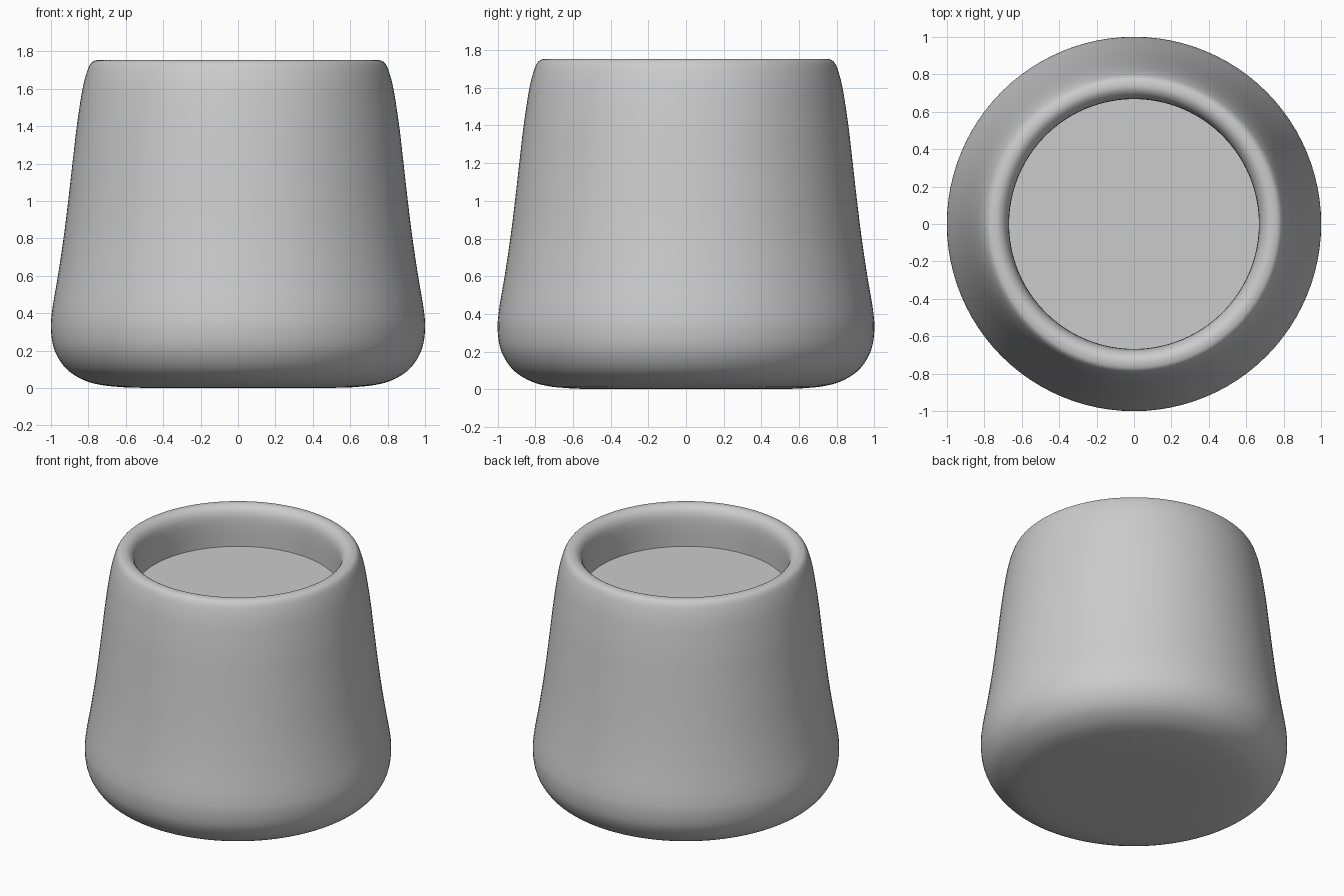
import bpy, bmesh, math
from mathutils import Vector

if "Cube" in bpy.data.objects:
    bpy.data.objects.remove(bpy.data.objects["Cube"])


def smooth_curve(points, steps=6):
    """Catmull-Rom curve through (radius, height) points."""
    p = [Vector((r, 0, z)) for r, z in points]
    p = [2 * p[0] - p[1]] + p + [2 * p[-1] - p[-2]]
    out = []
    for a, b, c, d in zip(p, p[1:], p[2:], p[3:]):
        for i in range(steps):
            t = i / steps
            out.append(0.5 * (2 * b + (c - a) * t + (2 * a - 5 * b + 4 * c - d) * t**2
                              + (3 * b - a - 3 * c + d) * t**3))
    return out + [p[-2]]


def lathe(name, profile, segments=96):
    bm = bmesh.new()
    verts = [bm.verts.new(v) for v in profile]
    edges = [bm.edges.new(pair) for pair in zip(verts, verts[1:])]
    bmesh.ops.spin(bm, geom=verts + edges, cent=(0, 0, 0), axis=(0, 0, 1),
                   angle=math.tau, steps=segments, use_duplicate=False)
    bmesh.ops.remove_doubles(bm, verts=bm.verts, dist=1e-5)
    bmesh.ops.recalc_face_normals(bm, faces=bm.faces)
    mesh = bpy.data.meshes.new(name)
    bm.to_mesh(mesh)
    bm.free()
    obj = bpy.data.objects.new(name, mesh)
    bpy.context.collection.objects.link(obj)
    bpy.ops.object.select_all(action='DESELECT')
    obj.select_set(True)
    bpy.context.view_layer.objects.active = obj
    bpy.ops.object.shade_smooth_by_angle(angle=math.radians(40))
    return obj


# Tapered pot: base, rounded foot, leaning wall, rolled rim, recessed flat surface
FILL_Z = 1.47
outline = smooth_curve([
    (0.60, 0.003), (0.73, 0.016), (0.83, 0.045), (0.92, 0.105), (0.98, 0.20),
    (1.00, 0.31), (0.993, 0.42), (0.963, 0.60), (0.933, 0.80), (0.908, 1.00),
    (0.883, 1.22), (0.862, 1.40), (0.833, 1.59), (0.808, 1.69), (0.785, 1.738),
    (0.755, 1.753), (0.72, 1.75), (0.69, 1.725), (0.673, 1.68), (0.668, 1.60),
    (0.67, FILL_Z)])
lathe("pot", [Vector((0, 0, 0)), Vector((0.45, 0, 0))] + outline)

# Flat fill inside the rim
lathe("fill_surface", [Vector((0, 0, FILL_Z)), Vector((0.67, 0, FILL_Z))])
# Face the fill upward
fill = bpy.data.objects["fill_surface"]
if fill.data.polygons[0].normal.z < 0:
    fill.data.flip_normals()
